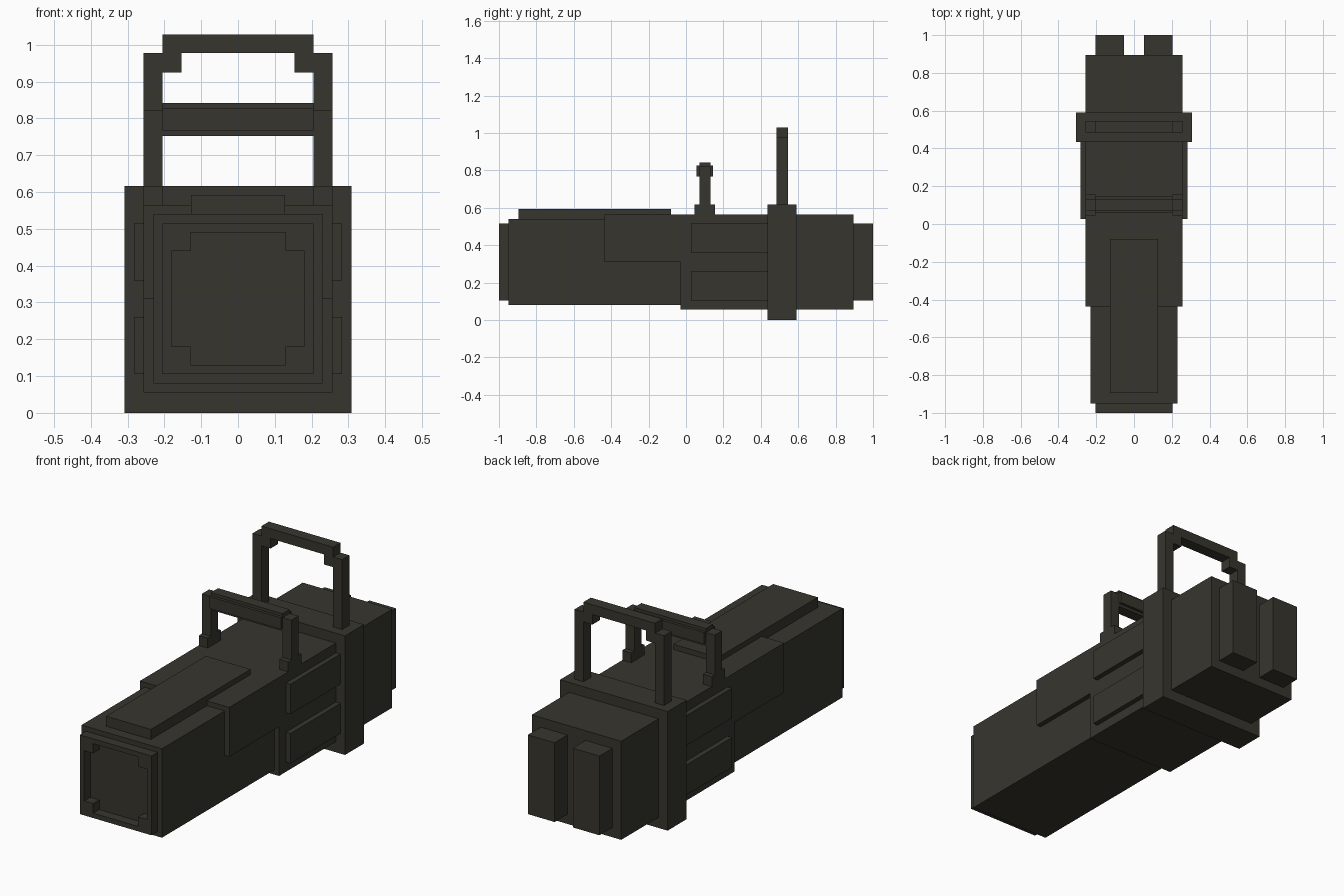
import bpy
import bmesh

cube = bpy.data.objects.get("Cube")
if cube:
    bpy.data.objects.remove(cube, do_unlink=True)

# One dark olive finish
olive = bpy.data.materials.new("dark_olive")
olive.use_nodes = True
colour = (0.038, 0.036, 0.027, 1)
olive.diffuse_color = colour
bsdf = olive.node_tree.nodes["Principled BSDF"]
bsdf.inputs["Base Color"].default_value = colour
bsdf.inputs["Roughness"].default_value = 0.8


def block(name, x, y, z, mirror=False):
    """Box from (min, max) ranges, optionally mirrored across x = 0."""
    mesh = bpy.data.meshes.new(name)
    bm = bmesh.new()
    bmesh.ops.create_cube(bm, size=1)
    for v in bm.verts:
        v.co = [r[0] + (c + 0.5) * (r[1] - r[0]) for r, c in zip((x, y, z), v.co)]
    bm.to_mesh(mesh)
    bm.free()
    mesh.materials.append(olive)
    ob = bpy.data.objects.new(name, mesh)
    bpy.context.collection.objects.link(ob)
    if mirror:
        ob.modifiers.new("Mirror", 'MIRROR')
    return ob


def wide(w):
    return (-w, w)


# Main housing
block("barrel", wide(0.23), (-0.95, -0.03), (0.08, 0.54))
block("barrel_top_plate", wide(0.128), (-0.895, -0.08), (0.54, 0.592))
block("shroud", wide(0.256), (-0.437, -0.03), (0.31, 0.565))
block("rear_body", wide(0.256), (-0.03, 0.895), (0.055, 0.565))
block("band", wide(0.308), (0.435, 0.59), (0.0, 0.616))

# Muzzle rim: thin walls around a shallow recess, with square corner blocks
rim_y = (-1.0, -0.95)
block("rim_side", (0.18, 0.205), rim_y, (0.105, 0.515), mirror=True)
for label, edge, corner in (("lower", (0.105, 0.13), (0.13, 0.18)),
                            ("upper", (0.49, 0.515), (0.44, 0.49))):
    block("rim_" + label, wide(0.18), rim_y, edge)
    block("rim_corner_" + label, (0.129, 0.18), rim_y, corner, mirror=True)

# Side strips and rear blocks
for label, z in (("lower", (0.105, 0.26)), ("upper", (0.36, 0.515))):
    block("side_strip_" + label, (0.256, 0.282), (0.026, 0.435), z, mirror=True)
block("rear_block", (0.052, 0.205), (0.895, 1.0), (0.105, 0.515), mirror=True)

# Tall rear handle
handle_y = (0.485, 0.545)
block("rear_handle_post", (0.205, 0.256), handle_y, (0.616, 0.977), mirror=True)
block("rear_handle_corner", (0.154, 0.205), handle_y, (0.925, 0.977), mirror=True)
block("rear_handle_bar", wide(0.205), handle_y, (0.977, 1.028))

# Low front handle with a cross-shaped grip
block("front_handle_foot", (0.205, 0.256), (0.045, 0.155), (0.565, 0.616), mirror=True)
block("front_handle_post", (0.205, 0.256), (0.072, 0.13), (0.616, 0.822), mirror=True)
block("front_grip_core", wide(0.205), (0.072, 0.13), (0.752, 0.842))
block("front_grip_front", wide(0.205), (0.057, 0.072), (0.767, 0.827))
block("front_grip_back", wide(0.205), (0.13, 0.145), (0.767, 0.827))
